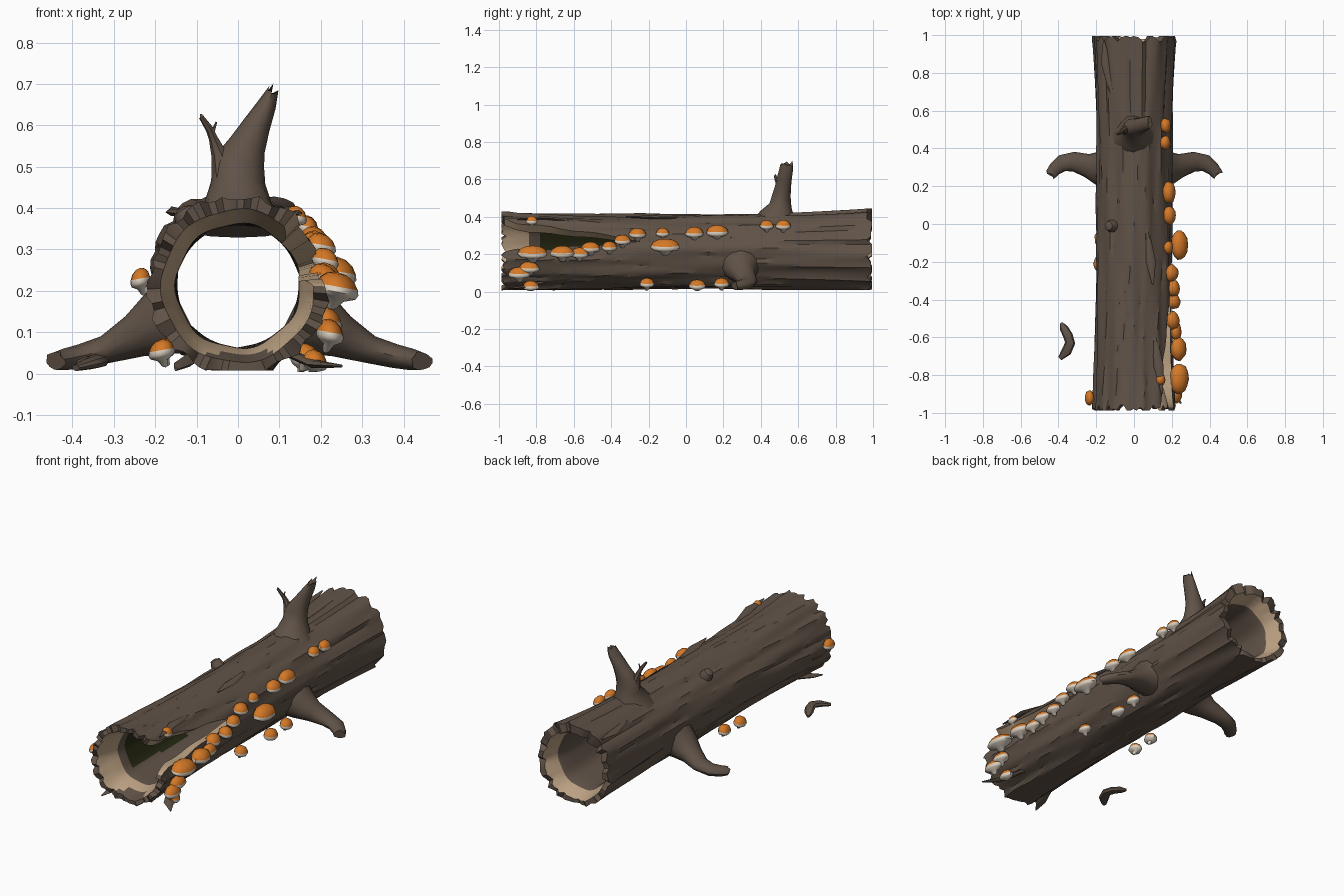
import bpy, bmesh, math, random
from mathutils import Vector

if "Cube" in bpy.data.objects:
    bpy.data.objects.remove(bpy.data.objects["Cube"])

random.seed(7)


def material(name, color):
    m = bpy.data.materials.new(name)
    m.diffuse_color = (*color, 1)
    m.use_nodes = True
    m.node_tree.nodes["Principled BSDF"].inputs["Base Color"].default_value = m.diffuse_color
    return m


BARK = material("bark_brown", (0.118, 0.086, 0.064))
WOOD = material("pale_wood", (0.52, 0.37, 0.235))
MOSS = material("dark_moss", (0.022, 0.024, 0.007))
ORANGE = material("cap_orange", (0.66, 0.19, 0.02))
CREAM = material("gill_cream", (0.70, 0.62, 0.52))


def make(name, verts, faces, mats, idx=None, angle=40):
    me = bpy.data.meshes.new(name)
    me.from_pydata(verts, [], faces)
    for m in mats:
        me.materials.append(m)
    if idx:
        me.polygons.foreach_set("material_index", idx)
    bm = bmesh.new()
    bm.from_mesh(me)
    bmesh.ops.remove_doubles(bm, verts=bm.verts, dist=0.0004)
    bmesh.ops.recalc_face_normals(bm, faces=bm.faces)
    bm.to_mesh(me)
    bm.free()
    ob = bpy.data.objects.new(name, me)
    bpy.context.collection.objects.link(ob)
    bpy.ops.object.select_all(action='DESELECT')
    bpy.context.view_layer.objects.active = ob
    ob.select_set(True)
    bpy.ops.object.shade_smooth_by_angle(angle=math.radians(angle))
    return ob


# ---- hollow log with a tapering side crack ----
N, ZC, Y0, Y1 = 64, 0.212, -0.975, 0.985
ROWS = [Y0, -0.94, -0.9, -0.84] + [-0.78 + 0.06 * i for i in range(27)] + [0.86, 0.9, 0.945, Y1]
front_jag = [random.choice((-0.012, -0.004, 0.004, 0.016)) for _ in range(N)]
back_jag = [random.choice((-0.018, -0.006, 0.004, 0.01)) for _ in range(N)]


def crack(y):
    t = min(1, max(0, (-0.27 - y) / 0.70))
    wobble = 1 + 0.12 * math.sin(23 * y)
    return math.radians(17 + 9 * t), math.radians(25) * t ** 0.85 * wobble


def outer_radius(a, y):
    r = 0.197 + 0.02 * abs(y) ** 3
    r += 0.018 * max(0, math.sin(a)) * max(0, (y - 0.4) / 0.58)
    r += 0.004 * math.sin(5 * a + 3 * y) + 0.0035 * math.sin(11 * a - 4 * y + 1)
    r += 0.004 * math.sin(17 * a + 2.5 * y) * (0.4 + 0.8 * abs(y))
    r += 0.003 * math.sin(29 * a + 6 * math.sin(2 * y))
    return r


def inner_radius(a, y):
    end = max(0, 1 - (y - Y0) / 0.14, 1 - (Y1 - y) / 0.11)
    return 0.149 + 0.036 * min(1, end) + 0.003 * math.sin(7 * a + 2 * y)


def log_vert(radius, i, j):
    y = ROWS[i]
    c, h = crack(y)
    a = c + h + (2 * math.pi - 2 * h) * j / N
    r = radius(a, y)
    if i == 0:
        y += front_jag[j % N]
    elif i == len(ROWS) - 1:
        y += back_jag[j % N]
    return (r * math.cos(a), y, max(0.008, ZC + r * math.sin(a)))


R, W = len(ROWS), N + 1
verts = [log_vert(f, i, j) for f in (outer_radius, inner_radius) for i in range(R) for j in range(W)]
faces, idx = [], []
for i in range(R - 1):
    ym = (ROWS[i] + ROWS[i + 1]) / 2
    for j in range(N):
        o = i * W + j
        faces.append((o, o + 1, o + W + 1, o + W))
        idx.append(0)
        k = o + R * W
        faces.append((k, k + W, k + W + 1, k + 1))
        x, z = verts[k][0], verts[k][2]
        pale = ym < -0.85 and z > 0.045 or ym > 0.885
        mossy = -0.78 < ym < -0.3 and x < -0.06 and 0.1 < z < 0.33
        idx.append(1 if pale else 2 if mossy else 0)
    # broken edges along the crack
    if crack(ROWS[i])[1] > 0.001:
        for j in (0, N):
            o = i * W + j
            faces.append((o, o + W, o + W + R * W, o + R * W))
            idx.append(1)
for i in (0, R - 1):
    for j in range(N):
        o = i * W + j
        faces.append((o, o + 1, o + 1 + R * W, o + R * W))
        idx.append(0)
make("hollow_log", verts, faces, [BARK, WOOD, MOSS], idx, 35)


# ---- swept limbs: points are (x, y, z, radius across, radius along ref) ----
def limb(name, pts, ref=(0, 1, 0), sides=12, jag=0.0):
    vs, fs = [], []
    P = [Vector(p[:3]) for p in pts]
    for n, p in enumerate(pts):
        t = (P[min(n + 1, len(P) - 1)] - P[max(n - 1, 0)]).normalized()
        u = Vector(ref)
        u = (u - t * u.dot(t)).normalized()
        v = t.cross(u)
        for s in range(sides):
            a = 2 * math.pi * s / sides
            q = P[n] + v * p[3] * math.cos(a) + u * p[4] * math.sin(a)
            if n == len(pts) - 1:
                q += t * random.uniform(-jag, jag)
            q.z = max(q.z, 0)
            vs.append(q)
    for n in range(len(pts) - 1):
        for s in range(sides):
            a, b = n * sides + s, n * sides + (s + 1) % sides
            fs.append((a, b, b + sides, a + sides))
    fs += [tuple(range(sides)), tuple(range(len(vs) - sides, len(vs)))]
    return make(name, vs, fs, [BARK])


limb("top_branch", [(0, .48, .35, .13, .13), (0, .49, .41, .082, .095), (0, .505, .46, .066, .06),
                    (.003, .51, .51, .062, .05), (.022, .517, .55, .046, .044), (.045, .525, .6, .034, .04),
                    (.07, .535, .65, .023, .037), (.09, .54, .695, .013, .034)], jag=.024)
limb("top_twig", [(-.03, .5, .48, .036, .036), (-.045, .5, .53, .02, .022), (-.06, .495, .57, .011, .012),
                  (-.068, .485, .59, .01, .01), (-.09, .475, .622, .006, .007)], sides=7, jag=.006)
limb("twig_prong", [(-.064, .49, .575, .007, .007), (-.052, .488, .608, .002, .002)], sides=5)
for side, label in ((-1, "left"), (1, "right")):
    limb(label + "_root", [(side * x, y, z, a, b) for x, y, z, a, b in (
        (.13, .295, .15, .11, .12), (.19, .295, .12, .08, .09), (.25, .31, .09, .053, .062),
        (.32, .33, .058, .034, .052), (.38, .322, .042, .029, .045),
        (.42, .29, .034, .026, .036), (.442, .262, .03, .022, .03))], jag=.01)

# knot and loose bark pieces
limb("knot", [(-.10, -.01, .34, .036, .036), (-.122, -.01, .375, .033, .033),
              (-.135, -.01, .395, .024, .024), (-.138, -.01, .4, .008, .008)], sides=10)
limb("loose_bark_chip", [(-.385, -.525, .016, .008, .008), (-.372, -.55, .024, .022, .014),
                         (-.35, -.59, .03, .026, .016), (-.338, -.63, .03, .027, .016),
                         (-.358, -.675, .024, .027, .014), (-.392, -.712, .014, .012, .008)], ref=(0, 0, 1), sides=8)
SPLINTERS = [((.12, -.76, .05), (.19, -.88, .022), (.25, -.95, .018)),
             ((-.1, -.8, .05), (-.13, -.92, .025), (-.15, -.985, .01)),
             ((.11, -.6, .375), (.13, -.75, .395), (.15, -.9, .385)),
             ((.07, -.05, .395), (.09, -.2, .398), (.1, -.32, .4)),
             ((-.12, .7, .385), (-.15, .86, .39), (-.16, .97, .4))]
for n, (a, b, c) in enumerate(SPLINTERS):
    limb(f"bark_splinter_{n + 1}", [(*a, .014, .01), (*b, .026, .01), (*c, .004, .004)], ref=(0, 0, 1), sides=6)

# ---- shelf mushrooms: (x, y, z, half width x, half width y) ----
PROFILE = [(0, .034), (.45, .030), (.8, .018), (.97, .002), (1.0, -.010), (.85, -.020), (.4, -.028), (.22, -.045), (0, -.05)]


def mushroom(name, x, y, z, rx, ry, sides=14):
    vs, fs, ids = [], [], []
    k = min(1.1, 0.45 + ry * 9)
    tilt = 0.18 * math.copysign(1, x)
    wob = [random.uniform(0.92, 1.06) for _ in range(sides)]
    for r, h in PROFILE:
        shrink = 0.35 * rx * max(0, -h - 0.02) / 0.03
        for s in range(sides):
            a = 2 * math.pi * s / sides
            dx = r * rx * math.cos(a) * wob[s]
            vs.append((x + dx - math.copysign(shrink, x), y + r * ry * math.sin(a) * wob[s],
                       max(0.004, z + h * k - dx * tilt)))
    for n in range(len(PROFILE) - 1):
        for s in range(sides):
            a, b = n * sides + s, n * sides + (s + 1) % sides
            fs.append((a, b, b + sides, a + sides))
            ids.append(0 if n < 3 else 1)
    make(name, vs, fs, [ORANGE, CREAM], ids, 50)


SHROOMS = [(.168, .52, .355, .028, .04), (.165, .43, .355, .028, .038), (.185, .165, .322, .036, .06),
           (.187, .045, .315, .035, .05), (.24, -.11, .245, .045, .078), (.18, -.125, .315, .028, .035),
           (.2, -.26, .31, .036, .045), (.21, -.34, .275, .034, .045), (.212, -.41, .24, .034, .042),
           (.206, -.51, .235, .036, .05), (.222, -.57, .205, .03, .05), (.235, -.66, .21, .044, .065),
           (.24, -.82, .208, .052, .082), (.142, -.825, .38, .026, .032), (.215, -.84, .128, .036, .055),
           (.222, -.89, .098, .034, .06), (.185, -.83, .03, .03, .042), (.165, -.21, .045, .032, .04),
           (.16, .06, .035, .032, .045), (.165, .19, .045, .032, .04),
           (-.236, -.92, .228, .026, .04), (-.18, -.08, .058, .03, .04), (-.185, -.21, .055, .03, .04)]
for n, s in enumerate(SHROOMS):
    mushroom(f"shelf_mushroom_{n + 1}", *s)
